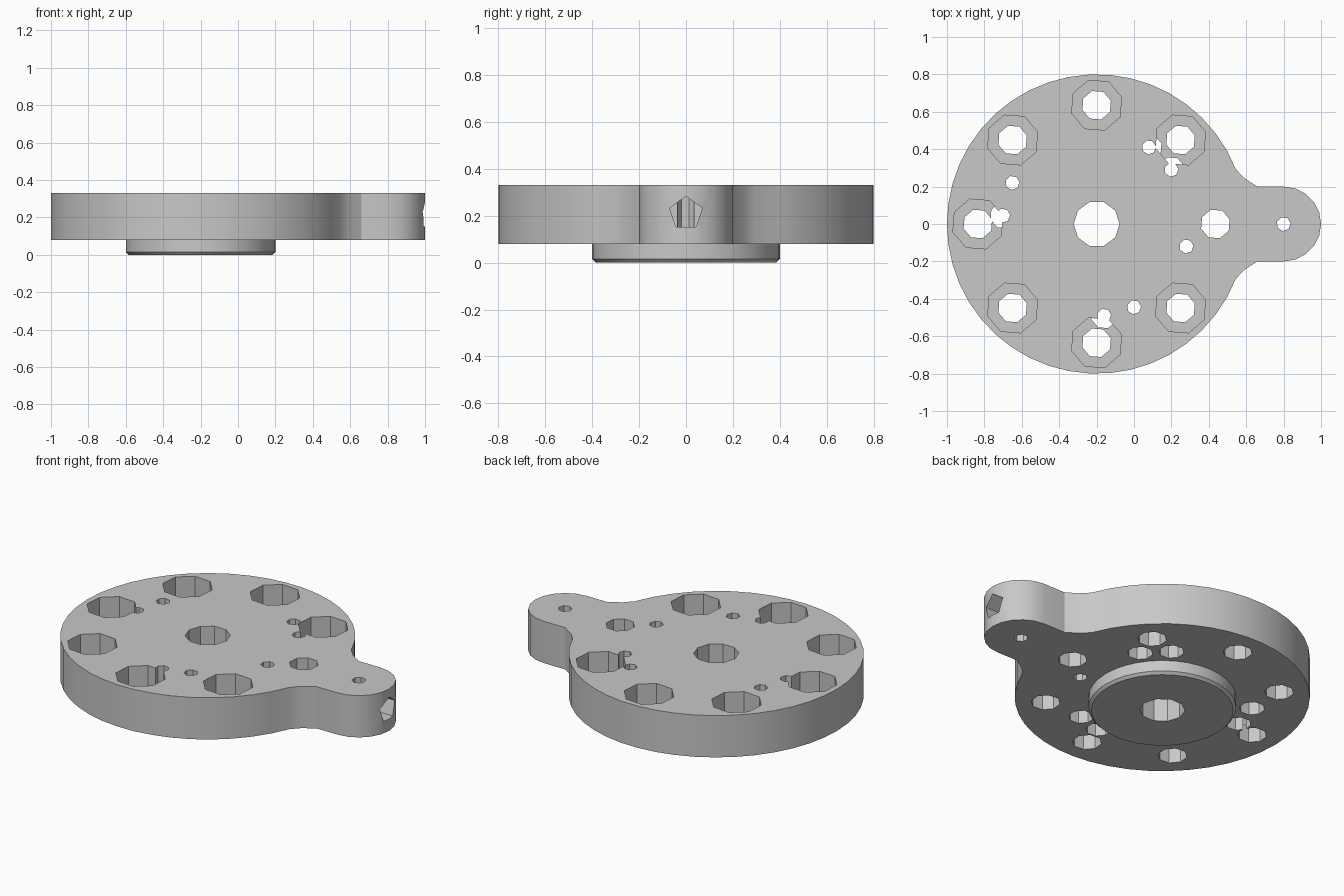
import bpy, bmesh
from math import sin, cos, pi, radians
from mathutils import Matrix, Vector

cube = bpy.data.objects.get("Cube")
if cube:
    bpy.data.objects.remove(cube, do_unlink=True)

grey = bpy.data.materials.new("machined_grey")
grey.use_nodes = True
grey.diffuse_color = (0.58, 0.58, 0.58, 1)
grey.node_tree.nodes["Principled BSDF"].inputs["Base Color"].default_value = grey.diffuse_color

CENTRE = -0.2                      # x of the disc axis
BOTTOM, TOP = 0.08, 0.33           # plate faces


def make_object(name, bm):
    bmesh.ops.recalc_face_normals(bm, faces=bm.faces)
    mesh = bpy.data.meshes.new(name)
    bm.to_mesh(mesh)
    bm.free()
    mesh.materials.append(grey)
    obj = bpy.data.objects.new(name, mesh)
    bpy.context.collection.objects.link(obj)
    return obj


def add_drill(bm, x, y, radius, z0, z1, sides):
    place = Matrix.Translation((x, y, (z0 + z1) / 2)) @ Matrix.Rotation(pi / 10, 4, "Z")
    bmesh.ops.create_cone(bm, cap_ends=True, segments=sides, radius1=radius,
                          radius2=radius, depth=z1 - z0, matrix=place)


def cut(target, cutter):
    mod = target.modifiers.new("cut", "BOOLEAN")
    mod.operation, mod.solver, mod.object = "DIFFERENCE", "EXACT", cutter
    bpy.context.view_layer.objects.active = target
    bpy.ops.object.modifier_apply(modifier=mod.name)


def arc(cx, radius, start, end, steps):
    angles = [radians(start + (end - start) * i / steps) for i in range(steps + 1)]
    return [(cx + radius * cos(a), radius * sin(a)) for a in angles]


# Plate: large disc flowing into a rounded lug on the left
outline = arc(CENTRE, 0.8, 21.5, 338.5, 40)
outline += [(0.59, -0.245), (0.66, -0.2)]
outline += arc(0.8, 0.2, -90, 90, 10)
outline += [(0.66, 0.2), (0.59, 0.245)]
bm = bmesh.new()
face = bm.faces.new([bm.verts.new((x, y, BOTTOM)) for x, y in outline])
wall = bmesh.ops.extrude_face_region(bm, geom=[face])
bmesh.ops.translate(bm, vec=(0, 0, TOP - BOTTOM),
                    verts=[v for v in wall["geom"] if isinstance(v, bmesh.types.BMVert)])
plate = make_object("plate", bm)

# Hub: shallow boss underneath with a chamfered lower rim
bm = bmesh.new()
bmesh.ops.create_cone(bm, cap_ends=True, segments=36, radius1=0.4, radius2=0.4,
                      depth=BOTTOM, matrix=Matrix.Translation((CENTRE, 0, BOTTOM / 2)))
rim = [e for e in bm.edges if all(v.co.z < 0.01 for v in e.verts)]
bmesh.ops.bevel(bm, geom=rim, offset=0.015, segments=1, affect="EDGES")
hub = make_object("hub", bm)

# Hole positions
bolt_ring = [(CENTRE + 0.635 * cos(k * pi / 4), 0.635 * sin(k * pi / 4)) for k in range(8)]
pin_pairs = [(0.08, 0.41), (0.2, 0.29), (-0.65, 0.22),
             (-0.7, 0.045), (-0.16, -0.49), (0.0, -0.445)]
plain_pins = [(0.28, -0.12), (0.8, 0)]

# Through holes
bm = bmesh.new()
add_drill(bm, CENTRE, 0, 0.123, -0.1, 0.5, 10)
for x, y in bolt_ring:
    add_drill(bm, x, y, 0.08, -0.1, 0.5, 8)
for x, y in pin_pairs + plain_pins:
    add_drill(bm, x, y, 0.038, -0.1, 0.5, 7)
through = make_object("through_cutter", bm)

# Upper counterbores on every bolt hole except the one beside the lug
bm = bmesh.new()
for x, y in bolt_ring[1:]:
    add_drill(bm, x, y, 0.14, 0.18, 0.5, 8)
upper = make_object("upper_bore_cutter", bm)

# Lower counterbores on the paired pin holes
bm = bmesh.new()
for x, y in pin_pairs:
    add_drill(bm, x, y, 0.07, -0.1, 0.2, 8)
lower = make_object("lower_bore_cutter", bm)

# Five-sided port in the end of the lug
bm = bmesh.new()
aim = Matrix.Translation((0.95, 0, 0.21)) @ Matrix.Rotation(pi / 2, 4, "Y") @ Matrix.Rotation(pi, 4, "Z")
bmesh.ops.create_cone(bm, cap_ends=True, segments=5, radius1=0.073, radius2=0.073,
                      depth=0.3, matrix=aim)
# Turn the port so that one corner points up
highest = max(bm.verts, key=lambda v: v.co.z).co
turn = Vector((highest.y, highest.z - 0.21)).angle_signed(Vector((0, 1)))
bmesh.ops.rotate(bm, verts=bm.verts, cent=(0.95, 0, 0.21),
                 matrix=Matrix.Rotation(-turn, 3, "X"))
port = make_object("port_cutter", bm)

cut(hub, through)
for cutter in (through, upper, lower, port):
    cut(plate, cutter)
for cutter in (through, upper, lower, port):
    bpy.data.objects.remove(cutter, do_unlink=True)

# Smooth outer walls, crisp holes and rims
bpy.ops.object.select_all(action="DESELECT")
for obj in (plate, hub):
    obj.select_set(True)
    bpy.context.view_layer.objects.active = obj
bpy.ops.object.shade_smooth_by_angle(angle=radians(30))
